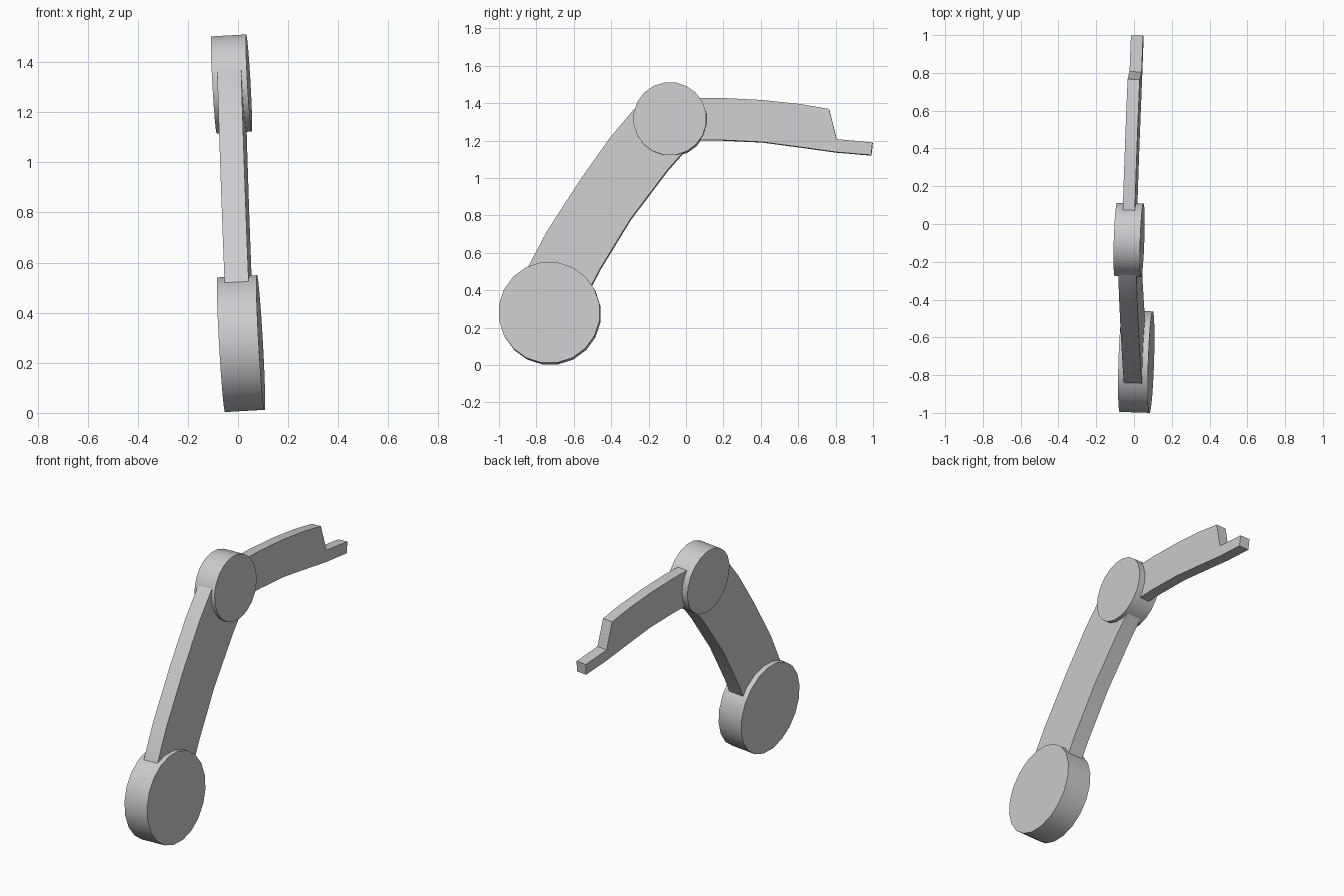
import bpy
import bmesh
import math
from mathutils import Vector

cube = bpy.data.objects.get("Cube")
if cube:
    bpy.data.objects.remove(cube, do_unlink=True)

# One plain grey for the whole arm
grey = bpy.data.materials.new("plain_grey")
grey.use_nodes = True
colour = (0.6, 0.6, 0.6, 1)
grey.diffuse_color = colour
grey.node_tree.nodes["Principled BSDF"].inputs["Base Color"].default_value = colour

# The arm lies in a slightly tilted plane: x = OFFSET + LEAN_Y * y + LEAN_Z * z
OFFSET, LEAN_Y, LEAN_Z = 0.051, 0.032, -0.0566
NORMAL = Vector((1, -LEAN_Y, -LEAN_Z)).normalized()


def slab(name, profile, thickness):
    """Extrude a y-z profile, given on its +x face, through the tilted plane."""
    bm = bmesh.new()
    verts = [bm.verts.new((OFFSET + LEAN_Y * y + LEAN_Z * z + thickness / 2, y, z))
             for y, z in profile]
    face = bm.faces.new(verts)
    back = bmesh.ops.extrude_face_region(bm, geom=[face], use_keep_orig=True)
    moved = [g for g in back["geom"] if isinstance(g, bmesh.types.BMVert)]
    bmesh.ops.translate(bm, verts=moved, vec=-NORMAL * thickness)
    bmesh.ops.recalc_face_normals(bm, faces=bm.faces)
    mesh = bpy.data.meshes.new(name)
    bm.to_mesh(mesh)
    bm.free()
    mesh.materials.append(grey)
    obj = bpy.data.objects.new(name, mesh)
    bpy.context.collection.objects.link(obj)
    bpy.ops.object.select_all(action="DESELECT")
    obj.select_set(True)
    bpy.context.view_layer.objects.active = obj
    bpy.ops.object.shade_smooth_by_angle()
    return obj


def disc(name, y, z, radius, thickness, sides=20):
    angles = [2 * math.pi * (i + 0.5) / sides for i in range(sides)]
    slab(name, [(y + radius * math.cos(a), z + radius * math.sin(a)) for a in angles],
         thickness)


# Round joints
disc("shoulder_joint", -0.731, 0.281, 0.272, 0.158)
disc("elbow_joint", -0.086, 1.317, 0.196, 0.14)

# Curved lower arm, its ends buried in the joints
slab("lower_arm", [
    (-0.62, 0.22), (-0.505, 0.428), (-0.457, 0.519), (-0.297, 0.781),
    (-0.099, 1.043), (-0.024, 1.128), (0.03, 1.19),
    (-0.2, 1.43), (-0.281, 1.364), (-0.404, 1.219), (-0.57, 0.984),
    (-0.746, 0.711), (-0.842, 0.529), (-0.88, 0.42)], 0.096)

# Curved upper arm with a stepped, narrow tip
slab("upper_arm", [
    (0.0, 1.203), (0.19, 1.203), (0.404, 1.193), (0.607, 1.166),
    (0.8, 1.139), (0.99, 1.123), (0.997, 1.19), (0.805, 1.208),
    (0.765, 1.369), (0.607, 1.396), (0.404, 1.417), (0.19, 1.428),
    (0.0, 1.428)], 0.064)
